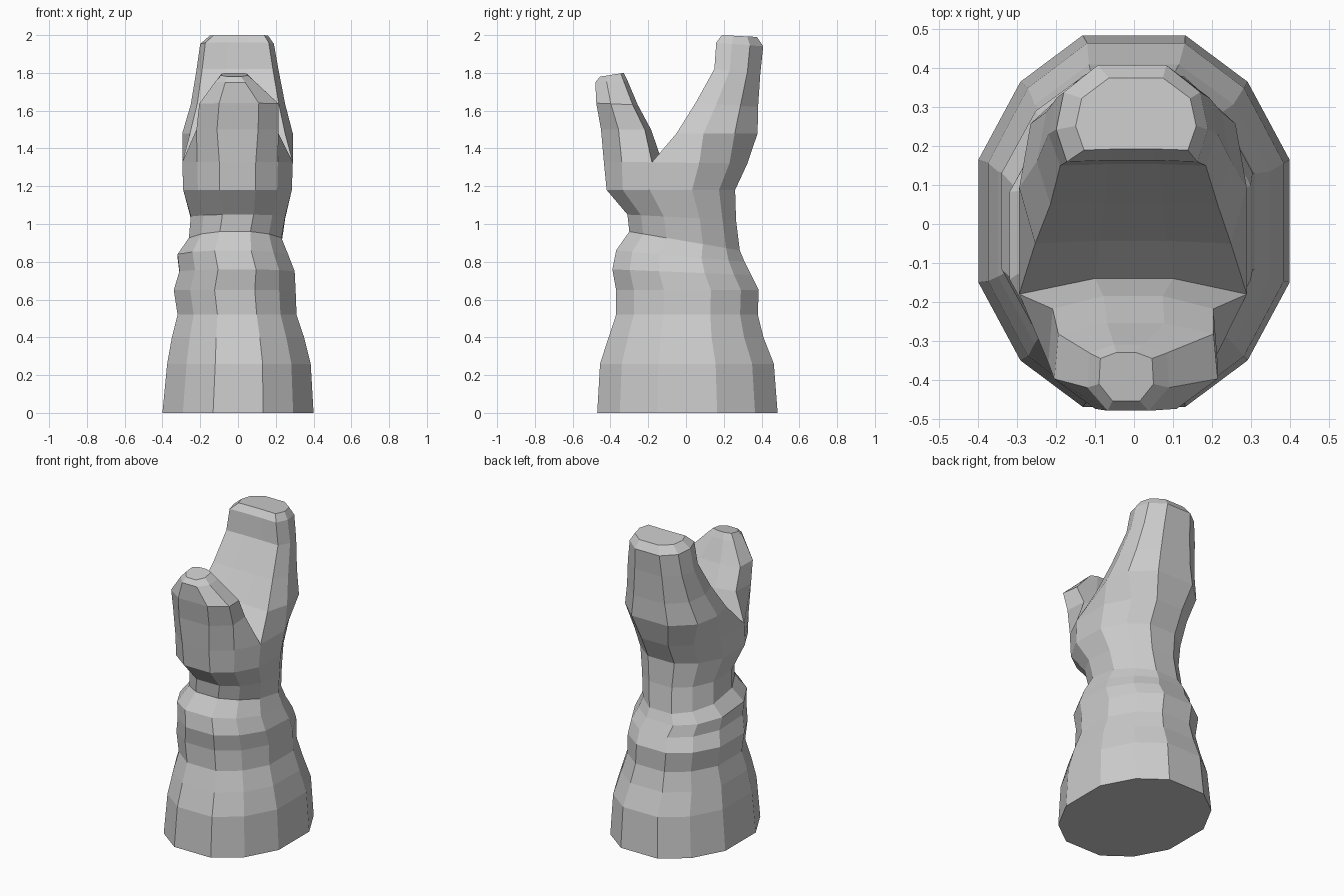
import bpy, bmesh

# Cross-section outlines in -1..1 units
Q = [(1, .33), (.73, .75), (.33, 1)]
SLEEVE = (Q + [(-x, y) for x, y in reversed(Q)]
          + [(-x, -y) for x, y in Q] + [(x, -y) for x, y in reversed(Q)])
HAND = [(.86, -1), (1, -.35), (.9, .4), (.45, .95), (.1, 1), (-.45, .95),
        (-.9, .4), (-1, -.35), (-.86, -1), (-.3, -.97), (.3, -.97)]
HAND.pop(4)
THUMB = [(-.95, .75), (-1, -.3), (-.5, -1), (.5, -1), (1, -.3), (.95, .75),
         (.35, 1), (-.35, 1)]

bm = bmesh.new()


def ring(shape, x0, x1, y0, y1, zf, zb):
    """Outline fitted to a box, tilted from front height zf to back height zb."""
    return [bm.verts.new(((x0 + x1) / 2 + u * (x1 - x0) / 2,
                          (y0 + y1) / 2 + v * (y1 - y0) / 2,
                          zf + (zb - zf) * (v + 1) / 2)) for u, v in shape]


def bridge(a, b):
    n = len(a)
    for i in range(n):
        j = (i + 1) % n
        bm.faces.new((a[i], a[j], b[j], b[i]))


def loft(shape, rows, start=None):
    for row in rows:
        cur = ring(shape, *row)
        if start:
            bridge(start, cur)
        else:
            bm.faces.new(cur[::-1])
        start = cur
    return start


# Flared cuff, wrist fold and palm up to the fork
fork = loft(SLEEVE, [
    (-.40, .40, -.47, .485, 0, 0),
    (-.375, .385, -.455, .465, .26, .26),
    (-.35, .35, -.41, .41, .40, .40),
    (-.32, .31, -.37, .38, .52, .52),
    (-.34, .305, -.37, .385, .65, .65),
    (-.31, .30, -.39, .345, .76, .73),
    (-.32, .265, -.37, .31, .86, .80),
    (-.26, .23, -.30, .285, .96, .86),
    (-.25, .25, -.31, .265, 1.05, 1.02),
    (-.29, .285, -.42, .26, 1.18, 1.18),
    (-.295, .29, -.435, .325, 1.33, 1.32),
])

# Crotch edge between thumb and fingers
c1 = bm.verts.new((-.1, -.14, 1.37))
c2 = bm.verts.new((.1, -.14, 1.37))

# Finger pocket
tip = loft(HAND, [
    (-.295, .29, -.05, .39, 1.48, 1.48),
    (-.25, .25, .05, .39, 1.64, 1.62),
    (-.22, .215, .15, .40, 1.82, 1.80),
    (-.20, .19, .16, .415, 1.96, 1.94),
    (-.15, .16, .19, .38, 2.0, 1.99),
], [fork[11]] + fork[:7] + [c1, c2])
bm.faces.new(tip)

# Thumb pocket
tip = loft(THUMB, [
    (-.22, .215, -.45, -.185, 1.50, 1.50),
    (-.205, .215, -.475, -.255, 1.64, 1.63),
    (-.12, .09, -.48, -.31, 1.75, 1.76),
    (-.09, .05, -.455, -.33, 1.78, 1.80),
], fork[6:] + [c2, c1])
bm.faces.new(tip)

bmesh.ops.recalc_face_normals(bm, faces=bm.faces)
mesh = bpy.data.meshes.new("mitten")
bm.to_mesh(mesh)
bm.free()
bpy.context.collection.objects.link(bpy.data.objects.new("mitten", mesh))
